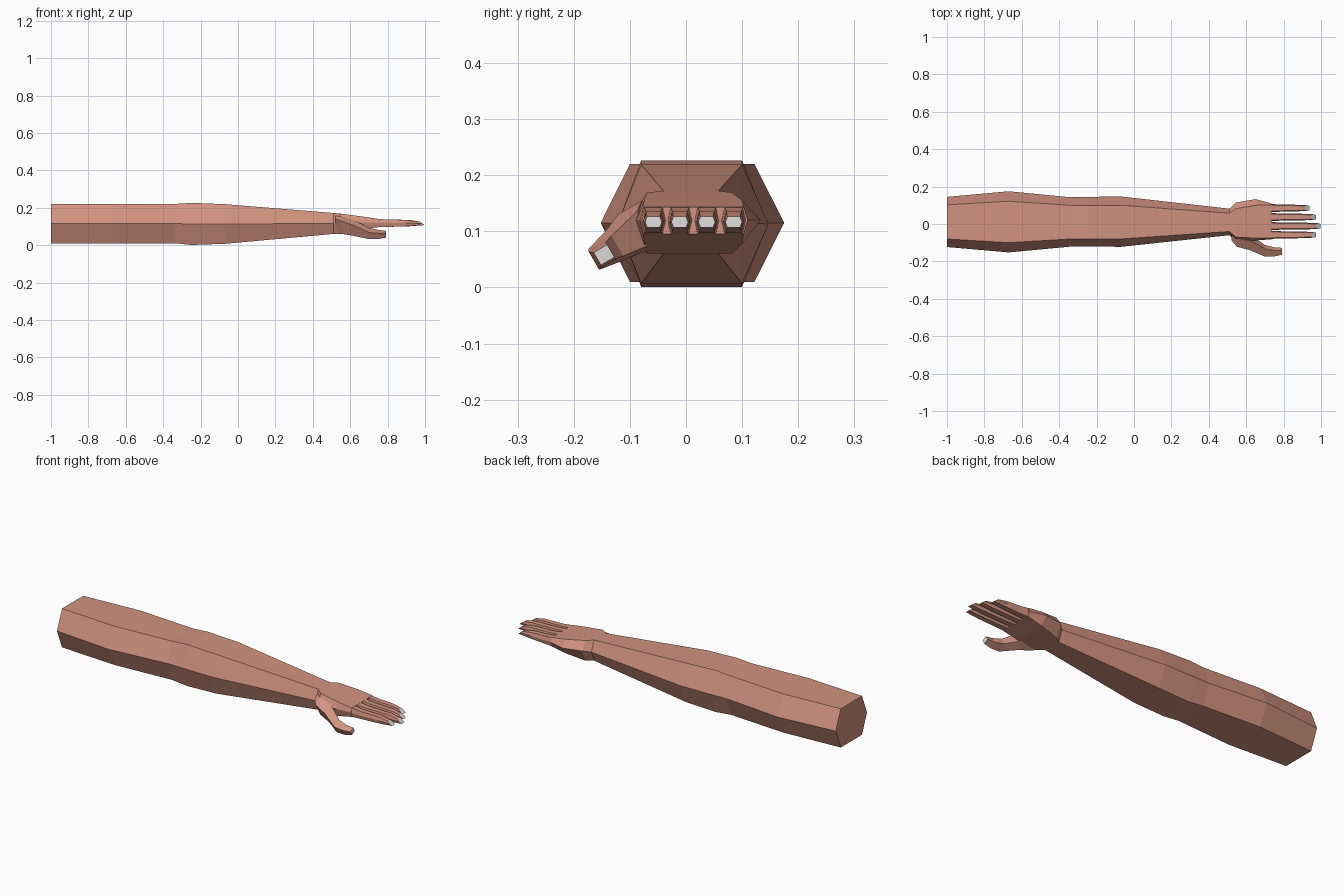
import bpy
import bmesh
from mathutils import Vector

if "Cube" in bpy.data.objects:
    bpy.data.objects.remove(bpy.data.objects["Cube"])


def material(name, rgb):
    m = bpy.data.materials.new(name)
    m.diffuse_color = (*rgb, 1)
    m.use_nodes = True
    m.node_tree.nodes["Principled BSDF"].inputs["Base Color"].default_value = m.diffuse_color
    return m


SKIN = material("skin", (0.64, 0.29, 0.215))
NAIL = material("nail", (0.72, 0.70, 0.68))


def hexagon(x, y0, y1, y2, y3, z0, z1, zm=None, lean=0.0):
    """Six-sided section: outer points y0/y3, flat top and bottom y1..y2."""
    zm = (z0 + z1) / 2 if zm is None else zm
    return [(x, y0, zm), (x + lean, y1, z0), (x + lean, y2, z0),
            (x, y3, zm), (x - lean, y2, z1), (x - lean, y1, z1)]


def loft(name, sections, cap_start=False, cap_end=False, nail=False):
    """Bridge successive rings into one flat-shaded part."""
    bm = bmesh.new()
    rings = [[bm.verts.new(p) for p in s] for s in sections]
    n = len(rings[0])
    for a, b in zip(rings, rings[1:]):
        for i in range(n):
            j = (i + 1) % n
            bm.faces.new((a[i], a[j], b[j], b[i]))
    if cap_start:
        bm.faces.new(rings[0][::-1])
    if cap_end:
        tip = bm.faces.new(rings[-1])
        tip.material_index = 1 if nail else 0
    bmesh.ops.recalc_face_normals(bm, faces=bm.faces)
    # open shells: make sure the sides point away from the axis
    f = bm.faces[0]
    f.normal_update()
    axis = sum((v.co for r in rings[:2] for v in r), Vector()) / (2 * n)
    if f.normal.dot(f.calc_center_median() - axis) < 0:
        bmesh.ops.reverse_faces(bm, faces=bm.faces)
    me = bpy.data.meshes.new(name)
    bm.to_mesh(me)
    bm.free()
    me.materials.append(SKIN)
    me.materials.append(NAIL)
    ob = bpy.data.objects.new(name, me)
    bpy.context.collection.objects.link(ob)
    return ob


# Upper arm, elbow and forearm
WRIST = hexagon(0.51, -0.06, -0.04, 0.058, 0.082, 0.06, 0.172)
loft("arm", [
    hexagon(-1.00, -0.123, -0.080, 0.102, 0.145, 0.010, 0.220),
    hexagon(-0.67, -0.152, -0.100, 0.122, 0.175, 0.010, 0.220),
    hexagon(-0.34, -0.121, -0.080, 0.100, 0.143, 0.010, 0.220),
    hexagon(-0.25, -0.120, -0.080, 0.100, 0.145, 0.001, 0.226),
    hexagon(-0.07, -0.122, -0.080, 0.100, 0.147, 0.007, 0.219),
    WRIST], cap_start=True)

# Palm
loft("palm", [
    WRIST,
    hexagon(0.545, -0.095, -0.070, 0.082, 0.115, 0.060, 0.169, 0.125),
    hexagon(0.650, -0.088, -0.075, 0.100, 0.133, 0.078, 0.155, 0.120),
    hexagon(0.735, -0.082, -0.076, 0.103, 0.110, 0.095, 0.143, 0.120)],
    cap_end=True)

# Four fingers with slanted nail tips
for name, y, tip in (("little_finger", 0.085, 0.94), ("ring_finger", 0.037, 0.975),
                     ("middle_finger", -0.011, 1.0), ("index_finger", -0.058, 0.975)):
    rings = []
    for x, w, z0, z1, lean in ((0.725, 0.022, 0.095, 0.143, 0),
                               (0.79, 0.019, 0.097, 0.137, 0),
                               (tip - 0.08, 0.018, 0.101, 0.135, 0),
                               (tip - 0.015, 0.015, 0.107, 0.126, 0.013)):
        rings.append(hexagon(x, y - w, y - w * 0.75, y + w * 0.75, y + w,
                             z0, z1, lean=lean))
    loft(name, rings, cap_end=True, nail=True)

# Thumb, rolled so that it points out and down
D, N = Vector((0, -0.86, -0.5)), Vector((0, -0.5, 0.86))
rings = []
for x, y, z, a, b in ((0.520, -0.050, 0.115, 0.018, 0.040),
                      (0.550, -0.080, 0.108, 0.025, 0.040),
                      (0.620, -0.098, 0.092, 0.030, 0.032),
                      (0.700, -0.143, 0.062, 0.024, 0.021),
                      (0.750, -0.149, 0.057, 0.018, 0.018),
                      (0.790, -0.146, 0.058, 0.014, 0.013)):
    c = Vector((x, y, z))
    rings.append([c + D * a * s + N * b * t
                  for s, t in ((1, 1), (1, -1), (-1, -1), (-1, 1))])
loft("thumb", rings, cap_start=True, cap_end=True, nail=True)
